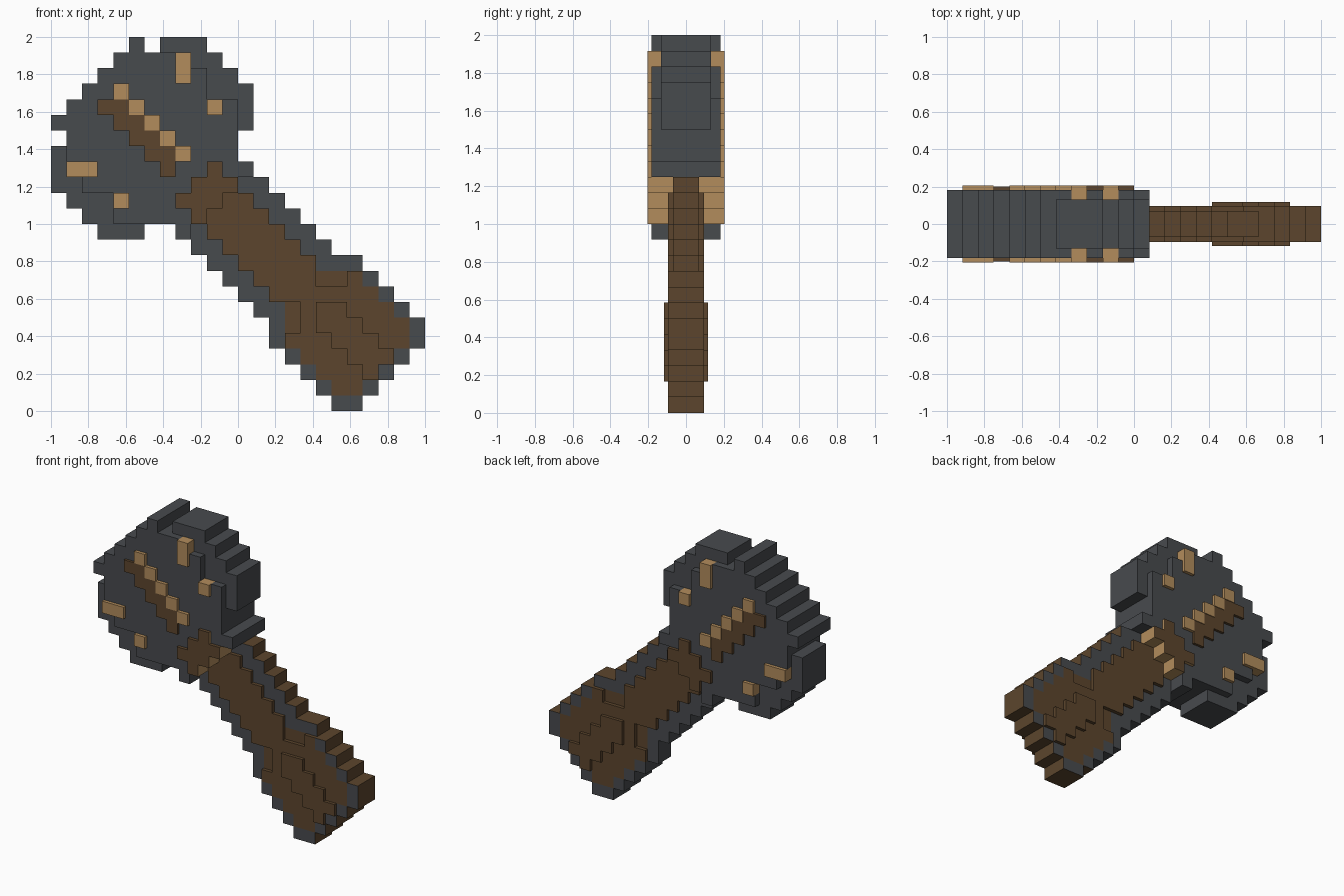
import bpy
import bmesh
from mathutils import Vector

if "Cube" in bpy.data.objects:
    bpy.data.objects.remove(bpy.data.objects["Cube"])

UNIT = 1 / 12  # edge of one square cell


def material(name, colour):
    mat = bpy.data.materials.new(name)
    mat.use_nodes = True
    mat.diffuse_color = (*colour, 1)
    mat.node_tree.nodes["Principled BSDF"].inputs["Base Color"].default_value = (*colour, 1)
    return mat


GREY, BROWN, TAN = range(3)
MATERIALS = [
    material("slate grey", (0.064, 0.069, 0.076)),
    material("dark brown wood", (0.107, 0.060, 0.026)),
    material("tan wood", (0.448, 0.264, 0.107)),
]


def spans(first_row, *runs):
    """Cells of successive rows (counted from the top), mirrored over the diagonal."""
    cells = set()
    for row, (start, end) in enumerate(runs, first_row):
        for col in range(start, end + 1):
            cells |= {(col, row), (row, col)}
    return cells


def slab(name, cells, depth, face_colour, side_colour=None):
    """Extrude a set of cells to +-depth, leaving out walls between neighbours."""
    bm = bmesh.new()

    def quad(corners, colour):
        face = bm.faces.new([bm.verts.new(c) for c in corners])
        face.material_index = colour

    for col, row in sorted(cells):
        x, z = col * UNIT - 1, 2 - (row + 1) * UNIT
        ring = [(x, z), (x + UNIT, z), (x + UNIT, z + UNIT), (x, z + UNIT)]
        quad([(a, -depth, b) for a, b in ring], face_colour)
        quad([(a, depth, b) for a, b in reversed(ring)], face_colour)
        # walls in the order bottom, right, top, left
        for i, (dx, dz) in enumerate([(0, -1), (1, 0), (0, 1), (-1, 0)]):
            if (col + dx, row - dz) in cells:
                continue
            (ax, az), (bx, bz) = ring[i], ring[(i + 1) % 4]
            colour = side_colour(dx, dz, x) if side_colour else face_colour
            quad([(ax, -depth, az), (ax, depth, az), (bx, depth, bz), (bx, -depth, bz)], colour)

    # weld the cells and merge flat areas
    bmesh.ops.remove_doubles(bm, verts=bm.verts, dist=0.001)
    bmesh.ops.dissolve_limit(bm, angle_limit=0.01, verts=bm.verts, edges=bm.edges,
                             delimit={'MATERIAL'})
    mesh = bpy.data.meshes.new(name)
    for mat in MATERIALS:
        mesh.materials.append(mat)
    bm.to_mesh(mesh)
    bm.free()
    obj = bpy.data.objects.new(name, mesh)
    bpy.context.collection.objects.link(obj)
    return obj


def trim_side(dx, dz, x):
    """Wood on the upper and outer edges, grey on the underside of the shaft."""
    if dx > 0 or dz > 0 or (dz < 0 and x > 0.4):
        return BROWN
    return GREY


def collar_side(dx, dz, x):
    return TAN if dx > 0 or dz < 0 else BROWN


# Collar, inlaid stripe and studs set into the head
collar = spans(8, (10, 10), (9, 11), (10, 10))
stripe = {(i, i) for i in range(4, 8)} | {(i, i + 1) for i in range(3, 8)}
stripe_studs = {(i + 1, i) for i in range(3, 8)}
studs = spans(1, (8, 8), (8, 8)) | spans(4, (10, 10))

slab("collar", collar, 0.205, BROWN, collar_side)
slab("head_stripe", stripe, 0.2, BROWN)
slab("stripe_studs", stripe_studs, 0.205, TAN)
slab("head_studs", studs, 0.205, TAN)

# Head body with the thinner striking edges
head = spans(0, (5, 5), (4, 8), (3, 9), (3, 9), (4, 11), (5, 11), (6, 11),
             (7, 11), (8, 12), (9, 11), (10, 10))
slab("head_body", head - collar - stripe - stripe_studs - studs, 0.182, GREY)
slab("head_edges", spans(0, (7, 9), (9, 10), (10, 11), (10, 12), (12, 12), (12, 12)),
     0.132, GREY)

# Shaft and grip
slab("shaft_core", spans(10, (11, 12), (11, 13), (12, 14), (13, 15), (14, 16), (15, 16),
                         (16, 20), (17, 21), (18, 22), (19, 22), (20, 21)) | spans(15, (19, 19)),
     0.095, BROWN)
slab("shaft_trim", spans(9, (12, 13), (13, 14), (14, 15), (15, 16), (16, 17), (17, 19)),
     0.07, GREY, trim_side)
slab("grip_recess", spans(15, (17, 18)), 0.07, BROWN)
slab("grip_trim", spans(15, (20, 20), (21, 21), (22, 22), (23, 23), (23, 23), (22, 22), (21, 21)),
     0.095, GREY, trim_side)
slab("grip_pad", spans(17, (17, 18), (18, 19), (19, 20), (20, 21)), 0.117, BROWN)
